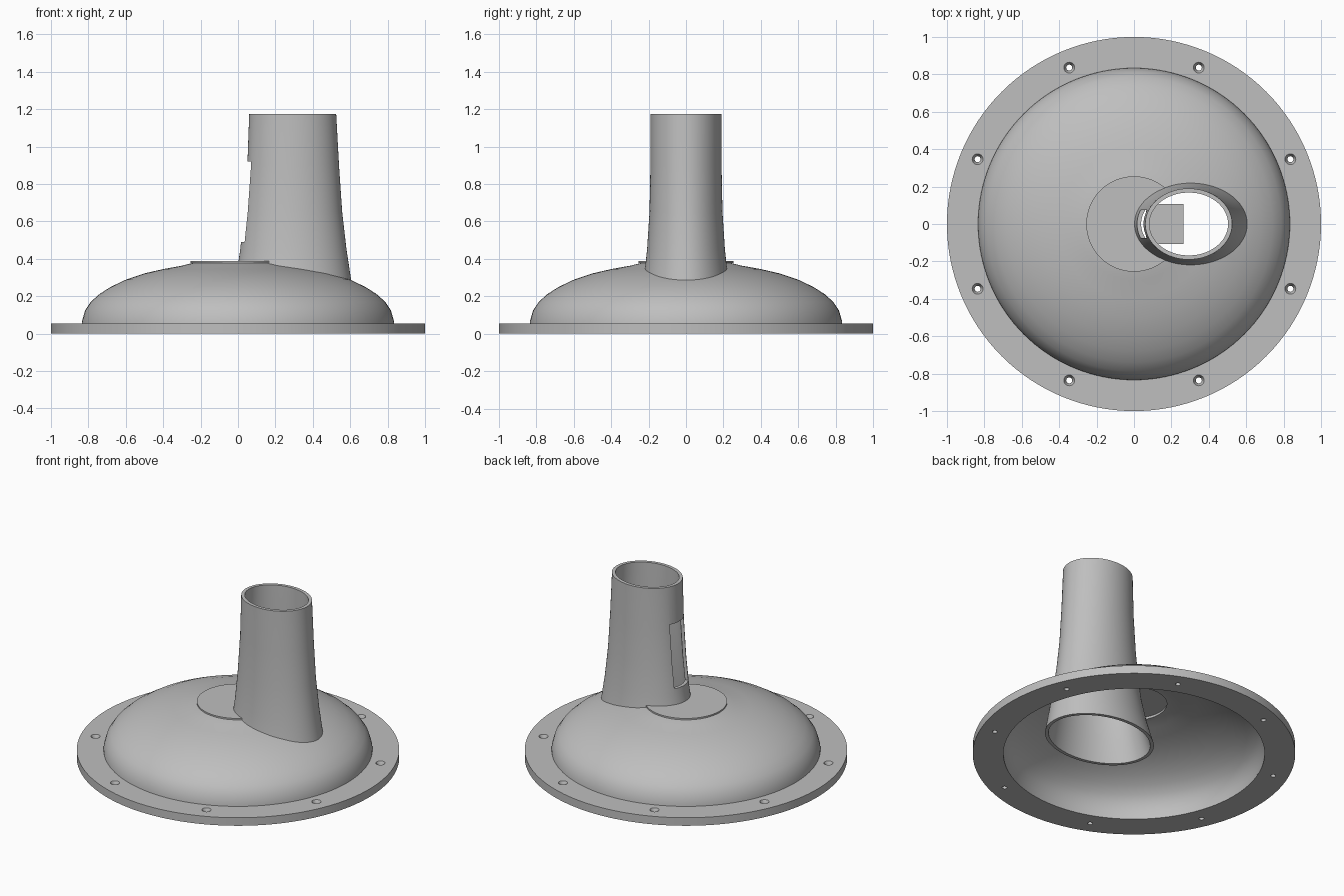
import bpy, bmesh, math
from mathutils import Vector

if "Cube" in bpy.data.objects:
    bpy.data.objects.remove(bpy.data.objects["Cube"], do_unlink=True)

grey = bpy.data.materials.new("plain grey")
grey.use_nodes = True
GREY = (0.52, 0.52, 0.52, 1)
grey.diffuse_color = GREY
grey.node_tree.nodes["Principled BSDF"].inputs["Base Color"].default_value = GREY


def finish(name, bm):
    """Turn a bmesh into a linked object with the grey material."""
    bmesh.ops.recalc_face_normals(bm, faces=bm.faces)
    mesh = bpy.data.meshes.new(name)
    bm.to_mesh(mesh)
    bm.free()
    mesh.materials.append(grey)
    obj = bpy.data.objects.new(name, mesh)
    bpy.context.collection.objects.link(obj)
    return obj


def loft(name, rings, hollow=False, sides=96, centre=(0, 0)):
    """Skin ellipses (x centre, x radius, y radius, z); hollow joins last to first."""
    bm = bmesh.new()
    loops = []
    for cx, rx, ry, z in rings:
        angles = [math.tau * i / sides for i in range(sides)]
        loops.append([bm.verts.new((centre[0] + cx + rx * math.cos(a),
                                    centre[1] + ry * math.sin(a), z)) for a in angles])
    pairs = list(zip(loops, loops[1:]))
    if hollow:
        pairs.append((loops[-1], loops[0]))
    else:
        bm.faces.new(loops[0])
        bm.faces.new(loops[-1])
    for low, high in pairs:
        for i in range(sides):
            j = (i + 1) % sides
            bm.faces.new((low[i], low[j], high[j], high[i]))
    return finish(name, bm)


def lathe(name, profile, **options):
    return loft(name, [(0, r, r, z) for r, z in profile], **options)


def box(name, low, high):
    low, high = Vector(low), Vector(high)
    bm = bmesh.new()
    bmesh.ops.create_cube(bm, size=1)
    for v in bm.verts:
        v.co = (low + high) / 2 + v.co * (high - low)
    return finish(name, bm)


def activate(obj):
    bpy.ops.object.select_all(action='DESELECT')
    obj.select_set(True)
    bpy.context.view_layer.objects.active = obj


def cut(obj, cutter):
    """Subtract the cutter for good, then discard it."""
    cutter.hide_render = True
    activate(obj)
    mod = obj.modifiers.new("cut", 'BOOLEAN')
    mod.operation, mod.solver, mod.object = 'DIFFERENCE', 'EXACT', cutter
    bpy.ops.object.modifier_apply(modifier=mod.name)
    bpy.data.objects.remove(cutter, do_unlink=True)


# Flared oval tube: height, left edge, right edge, half depth
SECTIONS = [(0, -.09, .65, .285), (.15, -.045, .627, .25), (.3, -.01, .603, .224),
            (.45, .012, .58, .208), (.65, .032, .557, .195), (.9, .05, .54, .19),
            (1.175, .06, .525, .19)]


def tube_rings(inset):
    return [((l + r) / 2, (r - l) / 2 - inset, d - inset, z) for z, l, r, d in SECTIONS]


WALL = .022
tube = loft("tube", tube_rings(0) + tube_rings(WALL)[::-1], hollow=True)
cut(tube, box("slot_cutter", (-.2, -.075, .49), (.15, .075, .92)))

# Domed shell, opened where the tube passes through
DOME = [(.835, .03), (.833, .07), (.817, .125), (.787, .17), (.74, .212), (.68, .25),
        (.6, .288), (.5, .322), (.4, .345), (.3, .363), (.24, .378), (.21, .38)]
inner = [(r * .97, z - WALL) for r, z in DOME]
dome = lathe("dome", DOME + inner[::-1], hollow=True, sides=128)
cut(dome, loft("tube_plug", tube_rings(WALL / 2)))

# Thin round cap on the crown
cap = lathe("crown_cap", [(.255, .377), (.255, .387)])
cut(cap, loft("tube_plug", tube_rings(WALL / 2)))

# Flat flange with countersunk bolt holes
THICK = .055
flange = lathe("flange", [(1, 0), (1, THICK), (.81, THICK), (.81, 0)], hollow=True, sides=128)
for k in range(8):
    a = math.tau * (k + .5) / 8
    hole = lathe("hole_cutter", [(.016, -.02), (.016, .03), (.029, THICK), (.029, .08)],
                 sides=24, centre=(.905 * math.cos(a), .905 * math.sin(a)))
    cut(flange, hole)

# Small shelf inside the tube, behind the slot
shelf = box("inner_shelf", (.065, -.108, .375), (.265, .108, .387))

for part in (tube, dome, cap, flange):
    activate(part)
    bpy.ops.object.shade_smooth_by_angle(angle=math.radians(30))
